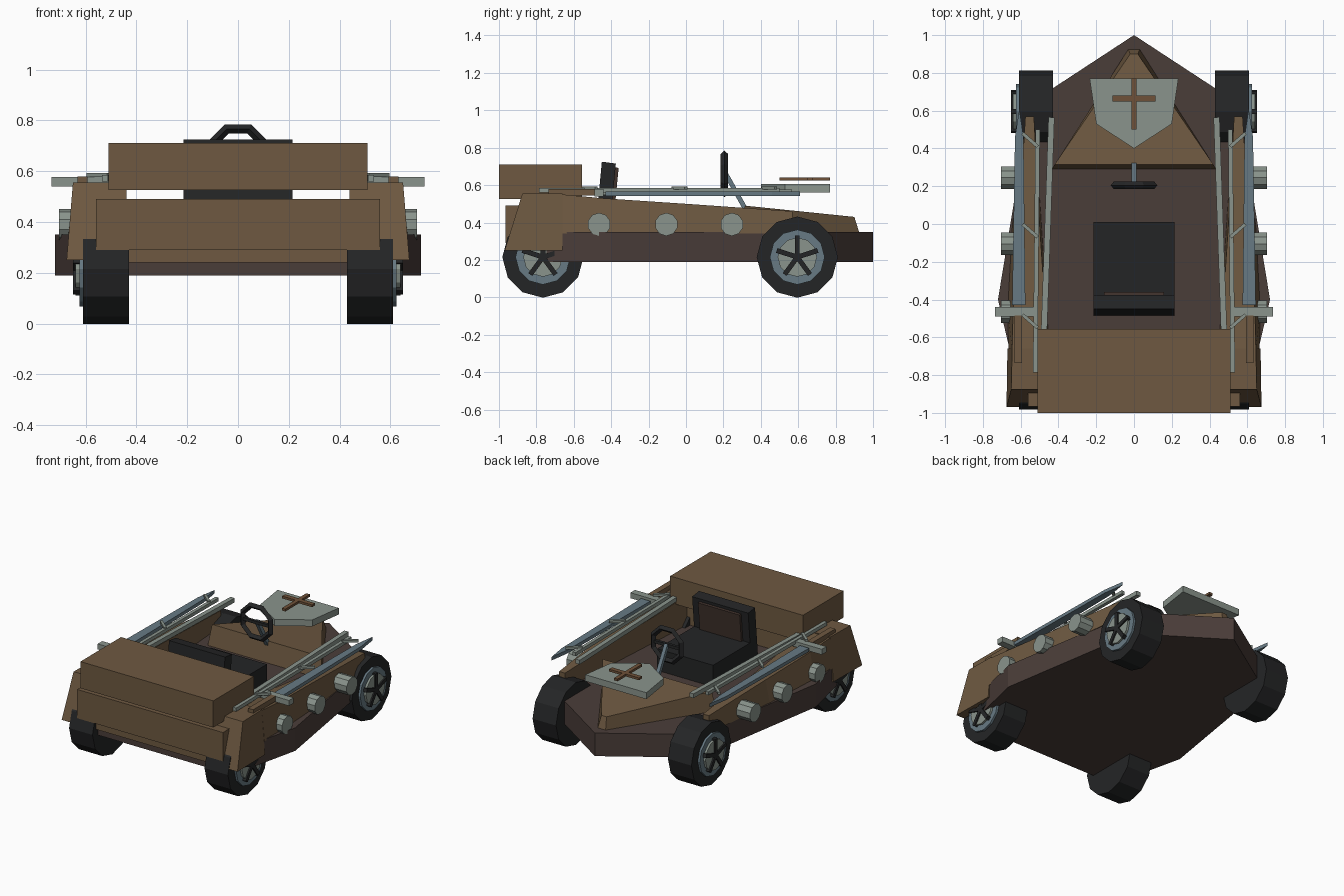
import bpy, bmesh, math
from mathutils import Vector, Matrix

if "Cube" in bpy.data.objects:
    bpy.data.objects.remove(bpy.data.objects["Cube"])


def lin(h):
    out = []
    for i in (0, 2, 4):
        c = int(h[i:i + 2], 16) / 255
        out.append(c / 12.92 if c <= 0.04045 else ((c + 0.055) / 1.055) ** 2.4)
    return (*out, 1)


def material(name, h):
    m = bpy.data.materials.new(name)
    m.diffuse_color = lin(h)
    m.use_nodes = True
    m.node_tree.nodes["Principled BSDF"].inputs["Base Color"].default_value = m.diffuse_color
    return m


BROWN = material("brown panel", "6E5941")
HULL = material("dark hull", "4A3D39")
BLACK = material("black rubber", "242526")
LIGHT = material("pale metal", "8A948C")
BLUE = material("blue steel", "677A84")
INSET = material("dark leather", "40322C")
RUST = material("cross brown", "6E5138")


def finish(name, bm, mat, mirror=False):
    bmesh.ops.recalc_face_normals(bm, faces=bm.faces)
    me = bpy.data.meshes.new(name)
    bm.to_mesh(me)
    bm.free()
    me.materials.append(mat)
    ob = bpy.data.objects.new(name, me)
    bpy.context.collection.objects.link(ob)
    if mirror:
        ob.modifiers.new("mirror", "MIRROR").use_mirror_merge = False
    return ob


def loft(name, sections, mat, mirror=False):
    """Skin a list of equal-length point rings and cap both ends."""
    bm = bmesh.new()
    rings = [[bm.verts.new(p) for p in s] for s in sections]
    n = len(rings[0])
    for a, b in zip(rings, rings[1:]):
        for i in range(n):
            j = (i + 1) % n
            bm.faces.new((a[i], a[j], b[j], b[i]))
    bm.faces.new(rings[0])
    bm.faces.new(rings[-1])
    return finish(name, bm, mat, mirror)


def plate(name, outline, z0, z1, mat, mirror=False):
    return loft(name, [[(x, y, z) for x, y in outline] for z in (z0, z1)], mat, mirror)


def side_prism(name, outline, x0, x1, mat, mirror=False):
    return loft(name, [[(x, y, z) for y, z in outline] for x in (x0, x1)], mat, mirror)


def box(name, x0, x1, y0, y1, z0, z1, mat, mirror=False):
    return plate(name, [(x0, y0), (x1, y0), (x1, y1), (x0, y1)], z0, z1, mat, mirror)


def beam(name, p, q, w, h, mat, mirror=False):
    p, q = Vector(p), Vector(q)
    d = (q - p).normalized()
    s = d.cross(Vector((0, 0, 1))).normalized()
    u = s.cross(d)
    ring = [s * a * w / 2 + u * b * h / 2 for a, b in ((-1, -1), (1, -1), (1, 1), (-1, 1))]
    return loft(name, [[c + r for r in ring] for c in (p, q)], mat, mirror)


def disc(name, y, z, r, x0, x1, n, mat):
    pts = [(y + r * math.sin(2 * math.pi * i / n), z + r * math.cos(2 * math.pi * i / n))
           for i in range(n)]
    return side_prism(name, pts, x0, x1, mat, True)


# Pointed hull
half = [(0.55, 0.64), (0.72, -0.40), (0.655, -0.68), (0.60, -0.92)]
plate("hull", [(0, 1.0)] + half + [(-x, y) for x, y in reversed(half)], 0.19, 0.35, HULL)

# Nose deck
loft("nose_deck", [
    [(-0.435, 0.29, 0.35), (0.435, 0.29, 0.35), (0.42, 0.315, 0.49), (-0.42, 0.315, 0.49)],
    [(-0.03, 0.925, 0.35), (0.03, 0.925, 0.35), (0.02, 0.90, 0.43), (-0.02, 0.90, 0.43)],
], BROWN)

# Side panels, sloping down toward the nose
rows = [(0.57, 0.53, 0.575, 0.575, 0.46, 0.53), (0.0, 0.49, 0.645, 0.61, 0.50, 0.50),
        (-0.45, 0.46, 0.67, 0.64, 0.53, 0.47), (-0.66, 0.45, 0.665, 0.645, 0.55, 0.46)]
loft("side_panel", [[(xi, y, 0.34), (xo, y, 0.34), (xt, y, zt), (xj, y, zt)]
                    for y, xi, xo, xt, zt, xj in rows], BROWN, True)

# End corners over the wheels
loft("end_corner", [
    [(0.44, -0.66, 0.25), (0.67, -0.66, 0.25), (0.645, -0.66, 0.555), (0.44, -0.66, 0.555)],
    [(0.44, -0.97, 0.25), (0.675, -0.97, 0.25), (0.65, -0.875, 0.555), (0.44, -0.875, 0.555)],
], BROWN, True)

# Storage boxes at the -y end
box("lower_box", -0.56, 0.56, -0.965, -0.66, 0.29, 0.49, BROWN)
box("lower_panel", -0.45, 0.45, -0.945, -0.91, 0.24, 0.30, BROWN)
box("upper_box", -0.51, 0.51, -1.0, -0.555, 0.525, 0.71, BROWN)

# Wheels with rim, hub and five spokes
for tag, yc in (("front", -0.765), ("back", 0.595)):
    zc = 0.215
    disc(tag + "_tyre", yc, zc, 0.217, 0.43, 0.61, 12, BLACK)
    disc(tag + "_rim", yc, zc, 0.147, 0.60, 0.625, 12, BLUE)
    disc(tag + "_hub", yc, zc, 0.105, 0.61, 0.64, 12, LIGHT)
    for k in range(5):
        a = 2 * math.pi * k / 5
        dy, dz = math.sin(a), math.cos(a)
        r, w = 0.115, 0.013
        side_prism(tag + "_spoke", [(yc + dz * w, zc - dy * w), (yc - dz * w, zc + dy * w),
                                    (yc + dy * r - dz * w, zc + dz * r + dy * w),
                                    (yc + dy * r + dz * w, zc + dz * r - dy * w)],
                   0.62, 0.65, BLACK, True)

# Round studs along the sides
for yc in (-0.465, -0.105, 0.245):
    disc("side_stud", yc, 0.39, 0.062, 0.60, 0.705, 10, LIGHT)

# Seat
box("seat_cushion", -0.215, 0.215, -0.42, 0.01, 0.35, 0.50, BLACK)
side_prism("seat_back", [(-0.485, 0.35), (-0.45, 0.725), (-0.375, 0.715), (-0.41, 0.35)],
           -0.215, 0.215, BLACK)
side_prism("seat_back_pad", [(-0.40, 0.50), (-0.38, 0.695), (-0.36, 0.692), (-0.379, 0.50)],
           -0.16, 0.16, INSET)

# Steering wheel and column
bpy.ops.mesh.primitive_torus_add(major_segments=8, minor_segments=4, major_radius=0.115,
                                 minor_radius=0.02, location=(0, 0.205, 0.66),
                                 rotation=(math.pi / 2, math.pi / 8, 0))
ring = bpy.context.object
ring.name = "steering_wheel"
ring.data.materials.append(BLACK)
for p in ring.data.polygons:
    p.use_smooth = False
box("steering_bar", -0.11, 0.11, 0.195, 0.215, 0.65, 0.67, BLACK)
beam("steering_column", (0, 0.21, 0.665), (0, 0.33, 0.45), 0.025, 0.025, BLUE)

# Shield with a raised cross on the nose
plate("shield", [(-0.235, 0.77), (0.235, 0.77), (0.20, 0.53), (0, 0.40), (-0.20, 0.53)],
      0.56, 0.605, LIGHT)
plate("shield_cross", [(-0.014, 0.50), (0.014, 0.50), (0.014, 0.648), (0.115, 0.648),
                       (0.115, 0.68), (0.014, 0.68), (0.014, 0.77), (-0.014, 0.77),
                       (-0.014, 0.68), (-0.115, 0.68), (-0.115, 0.648), (-0.014, 0.648)],
      0.625, 0.641, RUST)

# Long rails and barbed rods on both sides
beam("thick_rail", (0.437, 0.565, 0.562), (0.478, -0.62, 0.562), 0.032, 0.03, LIGHT, True)
beam("thin_rod", (0.51, 0.50, 0.572), (0.523, -0.785, 0.572), 0.024, 0.024, LIGHT, True)
for yc in (0.45, -0.03, -0.51):
    beam("rod_barb", (0.51, yc - 0.04, 0.585), (0.59, yc + 0.03, 0.585), 0.018, 0.016, LIGHT, True)

# Swords laid along the sides
plate("sword_blade", [(0.575, -0.43), (0.645, -0.43), (0.63, 0.46), (0.607, 0.61), (0.585, 0.46)],
      0.542, 0.566, BLUE, True)
box("sword_guard", 0.51, 0.735, -0.49, -0.44, 0.54, 0.578, LIGHT, True)
box("sword_grip", 0.592, 0.632, -0.735, -0.485, 0.545, 0.58, BROWN, True)
